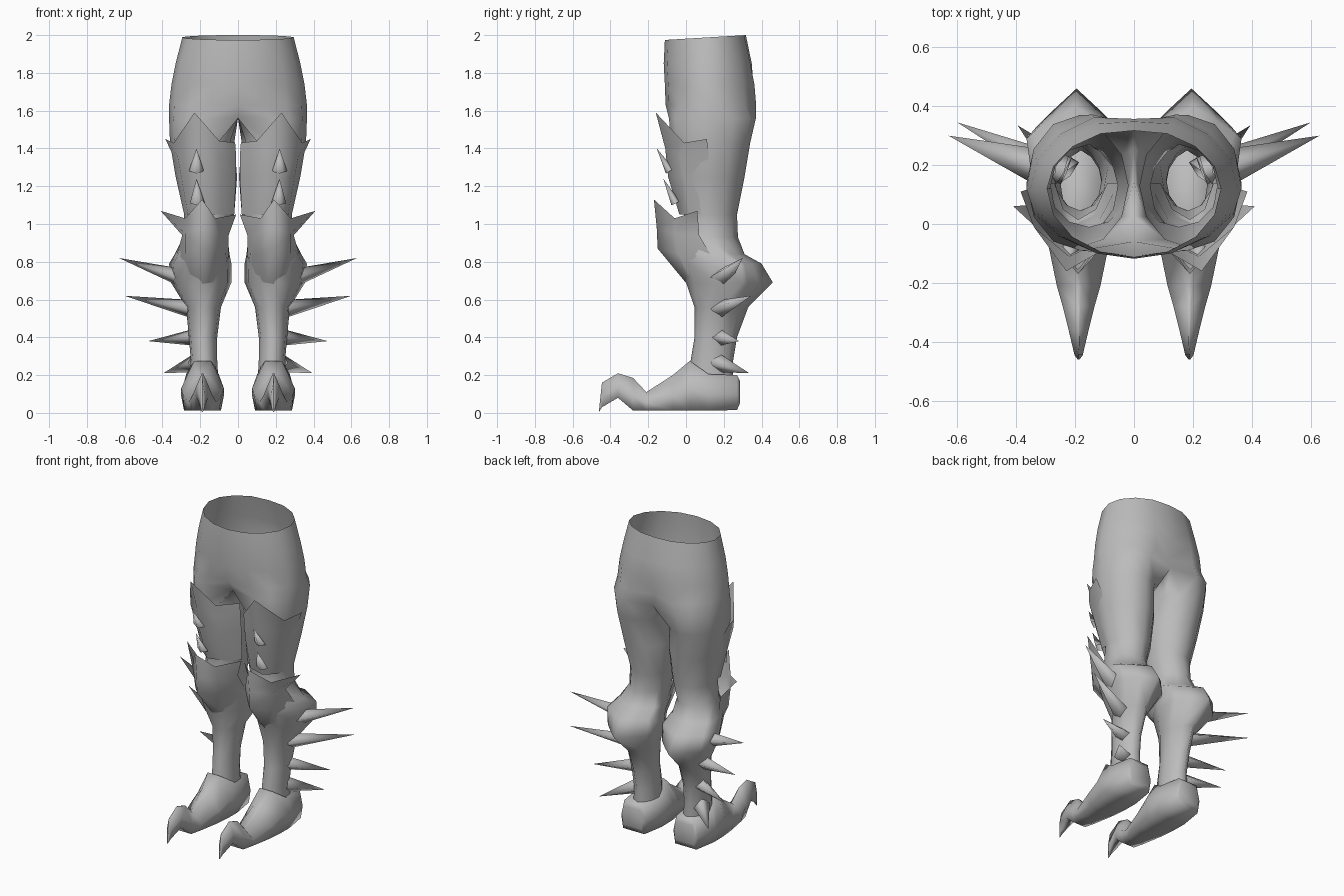
import bpy
import math
from mathutils import Vector

cube = bpy.data.objects.get("Cube")
if cube:
    bpy.data.objects.remove(cube, do_unlink=True)

# One plain grey for the whole armour
grey = bpy.data.materials.new("plain_grey")
grey.use_nodes = True
colour = (0.5, 0.5, 0.5, 1)
grey.diffuse_color = colour
grey.node_tree.nodes["Principled BSDF"].inputs["Base Color"].default_value = colour


def make_part(name, points, faces, angle=180):
    """Create a smooth part on the left side and mirror it to the right."""
    mesh = bpy.data.meshes.new(name)
    mesh.from_pydata([tuple(point) for point in points], [], faces)
    mesh.validate()
    mesh.materials.append(grey)
    part = bpy.data.objects.new(name, mesh)
    bpy.context.collection.objects.link(part)
    bpy.ops.object.select_all(action="DESELECT")
    part.select_set(True)
    bpy.context.view_layer.objects.active = part
    bpy.ops.object.mode_set(mode="EDIT")
    bpy.ops.mesh.select_all(action="SELECT")
    bpy.ops.mesh.normals_make_consistent(inside=False)
    bpy.ops.object.mode_set(mode="OBJECT")
    bpy.ops.object.shade_smooth_by_angle(angle=math.radians(angle))
    mirror = part.modifiers.new("mirror", "MIRROR")
    mirror.use_clip = True
    mirror.merge_threshold = 0.002


def bridge(rows, closed, first=0):
    """Quads joining successive rows of equal length."""
    count = len(rows[0])
    faces = []
    for row in range(len(rows) - 1):
        for i in range(count if closed else count - 1):
            j = (i + 1) % count
            a, b = first + row * count, first + (row + 1) * count
            faces.append((a + i, a + j, b + j, b + i))
    return faces


def oval(degrees, centre_x, radius_x, front, back, widest, pointed=0):
    """Point on an oval; pointed turns its back half into a wedge."""
    turn = math.radians(degrees)
    across, along = math.cos(turn), math.sin(turn)
    if along > 0:
        along += pointed * (1 - abs(across) - along)
        y = widest + (back - widest) * along
    else:
        y = widest + (widest - front) * along
    return centre_x + radius_x * across, y


# Trousers: open half-rings round the hips, closed rings down each leg
SIDES, ARC = 12, 9
hip_rings = [  # height, half width, front, back, cleft depth
    (1.987, .295, -.112, .322, .005),
    (1.85, .33, -.118, .358, .01),
    (1.74, .352, -.112, .382, .025),
    (1.63, .365, -.108, .392, .07),
]
leg_rings = [  # height, inner x, outer x, front, back, widest y, wedge
    (1.56, 0, .365, -.09, .37, .14, 0),
    (1.43, .02, .36, -.08, .34, .13, 0),
    (1.25, .005, .33, -.06, .31, .12, 0),
    (1.05, .02, .285, -.01, .27, .12, 0),
    (.93, .055, .29, -.03, .275, .13, .2),
    (.84, .045, .335, -.06, .31, .2, .5),
    (.79, .035, .365, -.03, .40, .29, .9),
    (.69, .035, .355, .0, .46, .30, .9),
    (.56, .09, .275, .045, .33, .19, .6),
    (.40, .11, .26, .045, .27, .15, .3),
    (.28, .11, .25, .025, .25, .14, .2),
    (.10, .10, .26, .02, .25, .13, 0),
]
points, faces = [], []
for height, width, front, back, cleft in hip_rings:
    tilt = .06 if height > 1.9 else 0
    for i in range(ARC):
        x, y = oval(-90 + 180 * i / (ARC - 1), 0, width, front, back, .12)
        if i == ARC - 1:
            x, y = 0, y - cleft
        if i == 0:
            x = 0
        points.append((x, y, height + tilt * (y - .1)))
faces += bridge([points[i:i + ARC] for i in range(0, len(points), ARC)], False)
start = len(points)
rows = []
for height, inner, outer, front, back, widest, wedge in leg_rings:
    row = []
    for i in range(SIDES):
        x, y = oval(-120 + 30 * i, (inner + outer) / 2, (outer - inner) / 2,
                    front, back, widest, wedge)
        if inner == 0 and (i == 0 or i >= ARC - 1):
            x = 0
        row.append((x, y, height))
    rows.append(row)
    points += row
faces += bridge(rows, True, start)
for i in range(ARC - 1):
    faces.append((start - ARC + i, start - ARC + i + 1, start + i + 1, start + i))
make_part("trousers", points, faces)


def shell(name, rows):
    make_part(name, sum(rows, []), bridge(rows, False))


# Flared knee guards with pointed upper rims
shell("knee_guard", [
    [(.41, .06, 1.07), (.28, -.06, 1.03), (.19, -.17, 1.13), (.12, -.07, 1.03), (.01, .05, 1.05)],
    [(.295, .07, .94), (.28, -.06, .95), (.19, -.155, .98), (.10, -.07, .95), (.05, .07, .94)],
    [(.33, .14, .82), (.28, -.04, .84), (.19, -.15, .87), (.10, -.04, .84), (.05, .14, .83)],
    [(.27, .14, .67), (.24, .05, .67), (.19, .015, .67), (.13, .05, .67), (.09, .14, .67)],
])

# Thigh plates with a tall front point
shell("thigh_plate", [
    [(.385, .11, 1.45), (.34, -.01, 1.43), (.23, -.16, 1.59), (.10, -.085, 1.44), (.015, .04, 1.43)],
    [(.352, .12, 1.38), (.32, -.03, 1.36), (.22, -.11, 1.40), (.10, -.08, 1.36), (.01, .04, 1.36)],
    [(.325, .12, 1.25), (.30, -.01, 1.25), (.21, -.095, 1.25), (.09, -.05, 1.25), (.01, .05, 1.25)],
    [(.28, .12, 1.05), (.265, .02, 1.05), (.20, -.035, 1.05), (.09, .0, 1.05), (.02, .07, 1.05)],
])


def spike(name, base, tip, width, height):
    """Four-sided spike from a diamond base to a tip."""
    base, tip = Vector(base), Vector(tip)
    along = (tip - base).normalized()
    across = along.cross(Vector((0, 0, 1))).normalized()
    upward = across.cross(along)
    rim = [base + across * width, base + upward * height,
           base - across * width, base - upward * height]
    make_part(name, rim + [tip], [(i, (i + 1) % 4, 4) for i in range(4)])


# Small scale tips on the thigh plates
spike("upper_thigh_scale", (.22, -.085, 1.28), (.22, -.155, 1.40), .04, .025)
spike("lower_thigh_scale", (.215, -.055, 1.11), (.22, -.12, 1.24), .04, .025)

# Row of spikes down the outside of each shin
shin_spikes = [
    ((.28, .18, .71), (.63, .30, .82), .07, .05),
    ((.245, .18, .55), (.60, .345, .62), .055, .048),
    ((.23, .18, .40), (.475, .28, .38), .05, .045),
    ((.225, .17, .265), (.395, .335, .21), .055, .05),
]
for number, spec in enumerate(shin_spikes):
    spike("shin_spike_" + "abcd"[number], *spec)

# Boots: cross-sections from the hooked toe back to the heel
CENTRE = .188
boot_sections = [  # y, bottom, top, half width, share of width on top
    (-.46, .005, .02, .003, .1),
    (-.445, .03, .16, .014, .1),
    (-.36, .08, .21, .034, .1),
    (-.28, .012, .185, .054, .1),
    (-.21, .012, .11, .074, .15),
    (-.07, .012, .20, .103, .25),
    (.02, .012, .275, .113, .4),
    (.12, .012, .205, .115, .75),
    (.27, .015, .20, .09, .75),
    (.285, .05, .17, .075, .75),
]
rows = []
for y, bottom, top, half, share in boot_sections:
    middle = bottom + .45 * (top - bottom)
    outline = [(-.85, bottom), (-1, middle), (-share, top), (share, top), (1, middle), (.85, bottom)]
    rows.append([(CENTRE + side * half, y, z) for side, z in outline])
count = len(rows[0])
last = (len(rows) - 1) * count
caps = [tuple(range(count)), tuple(range(last, last + count))]
make_part("boot", sum(rows, []), bridge(rows, True) + caps, 100)
